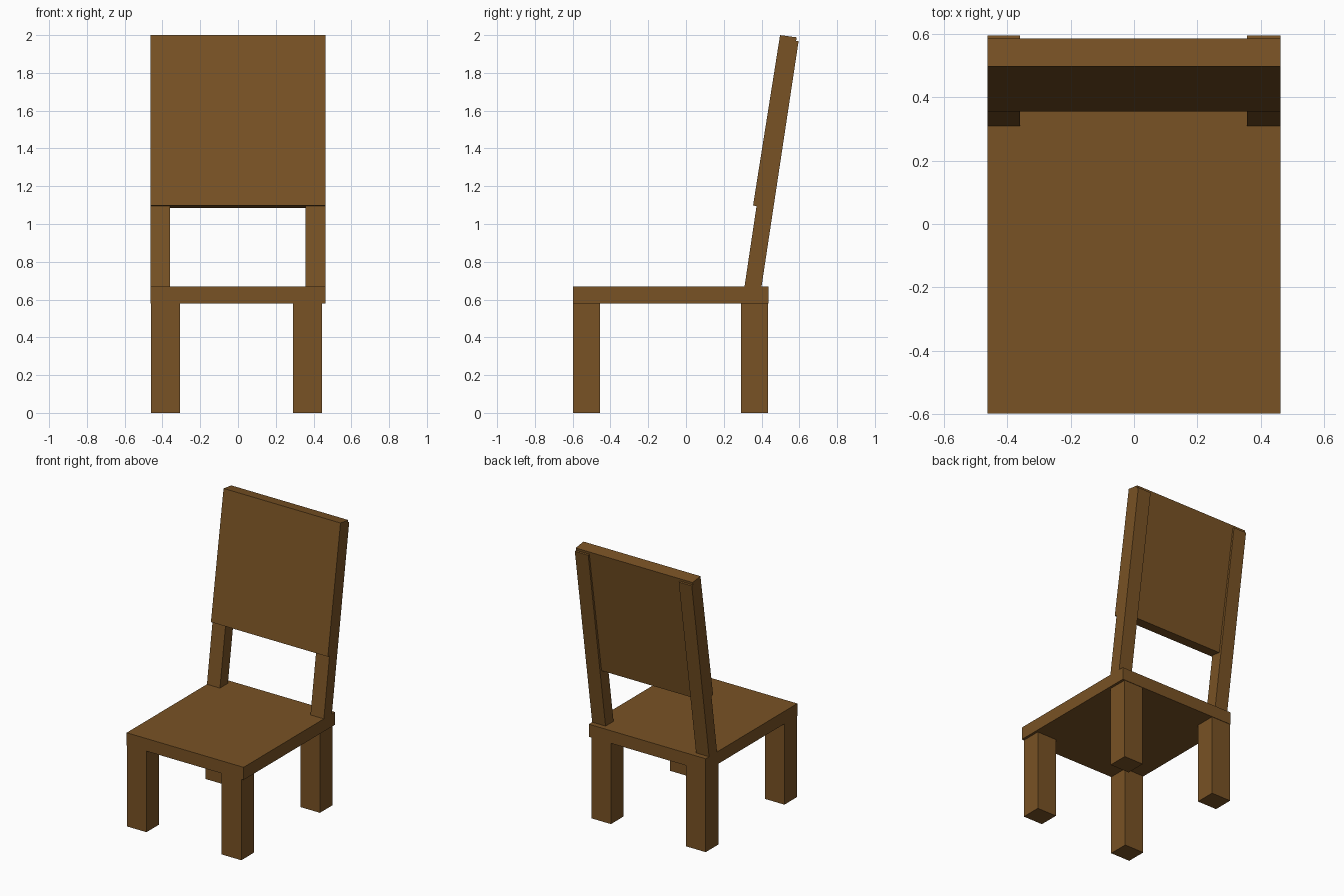
import bpy, bmesh

if "Cube" in bpy.data.objects:
    bpy.data.objects.remove(bpy.data.objects["Cube"])

wood = bpy.data.materials.new("brown wood")
wood.diffuse_color = (0.19, 0.085, 0.018, 1)
wood.use_nodes = True
wood.node_tree.nodes["Principled BSDF"].inputs["Base Color"].default_value = wood.diffuse_color


def prism(name, x0, x1, profile):
    """Extrude a (y, z) side profile from x0 to x1."""
    bm = bmesh.new()
    face = bm.faces.new([bm.verts.new((x0, y, z)) for y, z in profile])
    ext = bmesh.ops.extrude_face_region(bm, geom=[face])
    moved = [v for v in ext["geom"] if isinstance(v, bmesh.types.BMVert)]
    bmesh.ops.translate(bm, verts=moved, vec=(x1 - x0, 0, 0))
    bmesh.ops.recalc_face_normals(bm, faces=bm.faces)
    mesh = bpy.data.meshes.new(name)
    bm.to_mesh(mesh)
    bm.free()
    mesh.materials.append(wood)
    obj = bpy.data.objects.new(name, mesh)
    bpy.context.collection.objects.link(obj)


def box(name, x0, x1, y0, y1, z0, z1):
    prism(name, x0, x1, [(y0, z0), (y1, z0), (y1, z1), (y0, z1)])


# Seat slab
box("seat", -0.463, 0.463, -0.598, 0.438, 0.58, 0.67)

# Four square legs
for side, x0, x1 in (("left", -0.461, -0.306), ("right", 0.29, 0.445)):
    box("front_leg_" + side, x0, x1, -0.598, -0.455, 0, 0.58)
    box("back_leg_" + side, x0, x1, 0.291, 0.435, 0, 0.58)

# Leaning posts, set into the seat
for side, x0, x1 in (("left", -0.463, -0.36), ("right", 0.357, 0.463)):
    prism("back_post_" + side, x0, x1,
          [(0.301, 0.61), (0.391, 0.61), (0.596, 1.968), (0.506, 1.982)])

# Leaning back panel, slightly proud of the post fronts
prism("back_panel", -0.463, 0.463,
      [(0.355, 1.098), (0.445, 1.084), (0.586, 1.988), (0.498, 2.0)])
